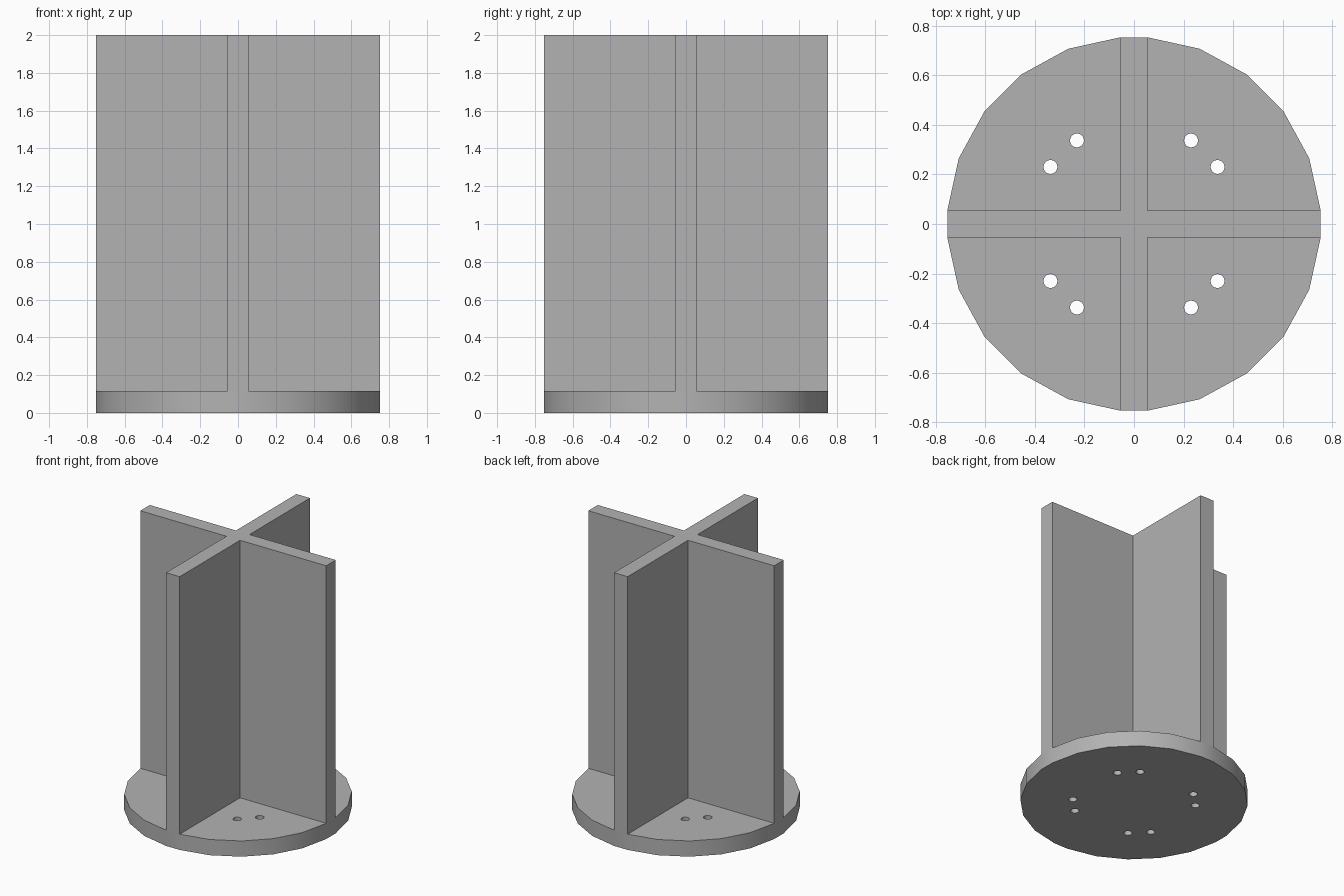
import bpy, bmesh, math

cube = bpy.data.objects.get("Cube")
if cube:
    bpy.data.objects.remove(cube, do_unlink=True)

R, HALF, BASE_H, TOP = 0.755, 0.055, 0.115, 2.0

grey = bpy.data.materials.new("plain grey")
grey.use_nodes = True
colour = (0.45, 0.45, 0.45, 1)
grey.diffuse_color = colour
grey.node_tree.nodes["Principled BSDF"].inputs["Base Color"].default_value = colour


def prism(name, outline, z0, z1):
    """Extrude a counter-clockwise plan outline from z0 to z1."""
    bm = bmesh.new()
    face = bm.faces.new([bm.verts.new((x, y, z0)) for x, y in outline])
    top = bmesh.ops.extrude_face_region(bm, geom=[face])["geom"]
    for v in top:
        if isinstance(v, bmesh.types.BMVert):
            v.co.z = z1
    bmesh.ops.recalc_face_normals(bm, faces=bm.faces)
    mesh = bpy.data.meshes.new(name)
    bm.to_mesh(mesh)
    bm.free()
    mesh.materials.append(grey)
    obj = bpy.data.objects.new(name, mesh)
    bpy.context.collection.objects.link(obj)
    return obj


def circle(cx, cy, r, n):
    return [(cx + r * math.cos(math.tau * i / n), cy + r * math.sin(math.tau * i / n)) for i in range(n)]


def smooth(obj):
    bpy.ops.object.select_all(action="DESELECT")
    obj.select_set(True)
    bpy.context.view_layer.objects.active = obj
    bpy.ops.object.shade_smooth_by_angle(angle=math.radians(30))


# Each quadrant of the rim has five facets between the flat fin ends
edge = math.sqrt(R * R - HALF * HALF)
a0 = math.asin(HALF / R)
rim, cross = [], []
for q in range(4):
    turn = q * math.pi / 2
    for i in range(6):
        a = turn + a0 + (math.pi / 2 - 2 * a0) * i / 5
        rim.append((R * math.cos(a), R * math.sin(a)))
    c, s = round(math.cos(turn)), round(math.sin(turn))
    for x, y in ((edge, -HALF), (edge, HALF), (HALF, HALF)):
        cross.append((x * c - y * s, x * s + y * c))

# Round base plate with four pairs of screw holes
base = prism("base_plate", rim, 0, BASE_H)
for sx in (-1, 1):
    for sy in (-1, 1):
        for x, y in ((0.23, 0.337), (0.337, 0.23)):
            cutter = prism("hole_cutter", circle(sx * x, sy * y, 0.028, 20), -0.1, BASE_H + 0.1)
            cutter.hide_render = True
            cut = base.modifiers.new("hole", "BOOLEAN")
            cut.object = cutter
            cut.solver = "EXACT"
            bpy.context.view_layer.objects.active = base
            bpy.ops.object.modifier_apply(modifier=cut.name)
            bpy.data.objects.remove(cutter, do_unlink=True)
smooth(base)

# Four upright fins meeting in a cross
prism("cross_fins", cross, BASE_H, TOP)
